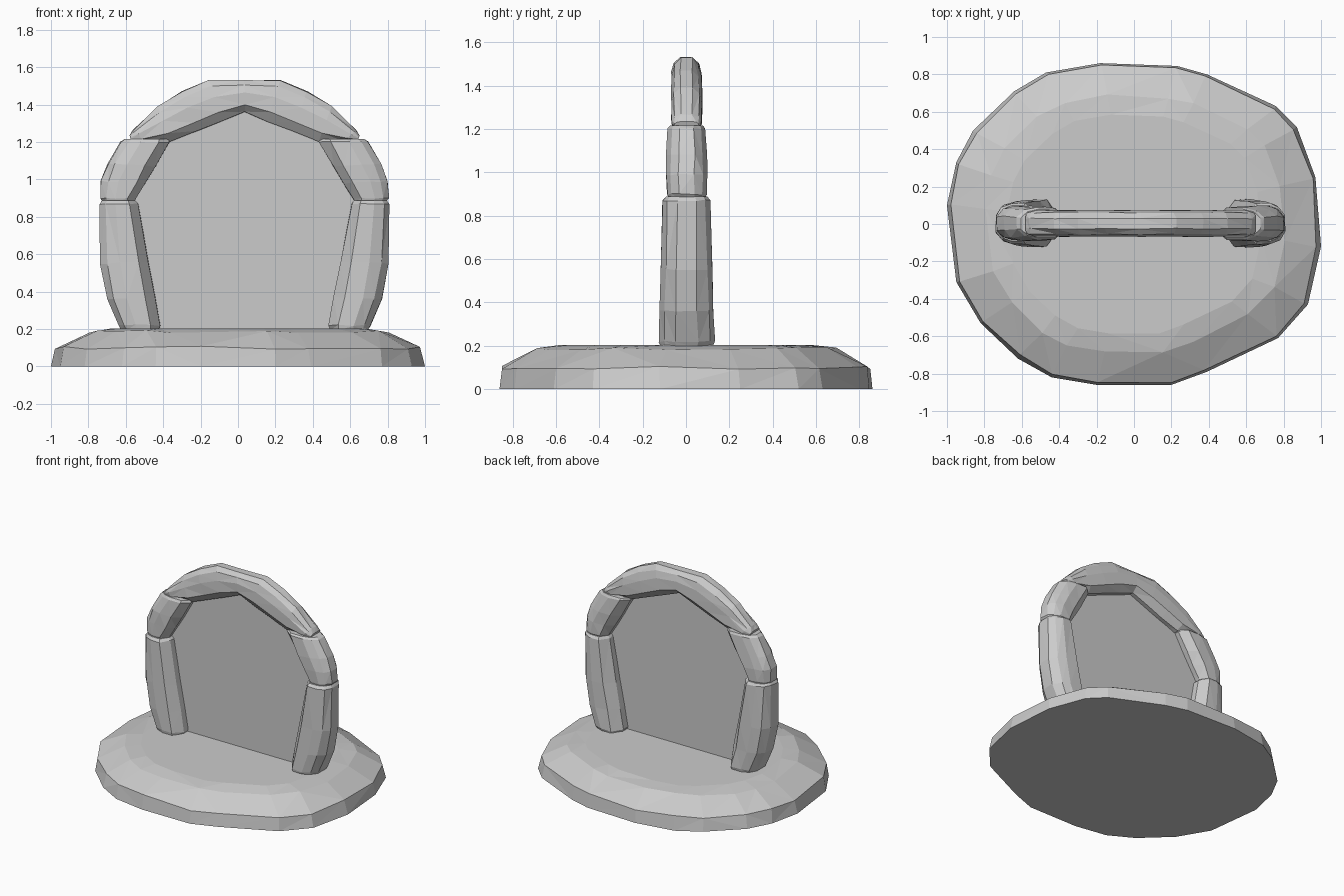
import bpy, bmesh, random
from mathutils import Vector

if "Cube" in bpy.data.objects:
    bpy.data.objects.remove(bpy.data.objects["Cube"])

random.seed(4)
CX = 0.035  # symmetry axis of the arch

# Chipped stone cross-section: (0 = inner edge .. 1 = outer edge, depth factor)
SECTION = [(0, -0.4), (0.22, -1), (0.6, -1), (0.85, -0.82), (1, -0.4),
           (1, 0.4), (0.85, 0.82), (0.6, 1), (0.22, 1), (0, 0.4)]


def make_object(name, rings, jitter=0.0):
    """Bridge closed rings of points, cap both ends and facet the surface."""
    bm = bmesh.new()
    loops = []
    for k, ring in enumerate(rings):
        inner = 0 < k < len(rings) - 1
        loop = []
        for p in ring:
            j = jitter if inner else 0
            loop.append(bm.verts.new(p + Vector(random.uniform(-j, j) for _ in range(3))))
        loops.append(loop)
    n = len(loops[0])
    sides = []
    for a, b in zip(loops, loops[1:]):
        for i in range(n):
            sides.append(bm.faces.new((a[i], a[(i + 1) % n], b[(i + 1) % n], b[i])))
    bm.faces.new(loops[0][::-1])
    bm.faces.new(loops[-1])
    if jitter:
        bmesh.ops.triangulate(bm, faces=sides)
    bmesh.ops.recalc_face_normals(bm, faces=bm.faces[:])
    mesh = bpy.data.meshes.new(name)
    bm.to_mesh(mesh)
    bm.free()
    obj = bpy.data.objects.new(name, mesh)
    bpy.context.collection.objects.link(obj)
    return obj


def stone(name, stations, mirror=False, jitter=0.004):
    """Stations: outer x, outer z, inner x, inner z, half depth."""
    rings = []
    for ox, oz, ix, iz, d in stations:
        if mirror:
            ox, ix = 2 * CX - ox, 2 * CX - ix
        rings.append([Vector((ix + (ox - ix) * t, 0.003 + d * y, iz + (oz - iz) * t))
                      for t, y in SECTION])
    return make_object(name, rings, jitter)


# Round rough-cut base slab
outline = [(-1, .1), (-.95, .33), (-.86, .5), (-.64, .71), (-.47, .81), (-.18, .86),
           (.23, .845), (.39, .8), (.76, .63), (.87, .52), (.97, .25), (1, -.12),
           (.93, -.43), (.77, -.61), (.39, -.79), (.2, -.86), (-.2, -.86),
           (-.44, -.82), (-.62, -.72), (-.82, -.53), (-.95, -.31)]
levels = [(1, 0), (.98, .1), (.8, .188), (.68, .203)]
make_object("base_slab", [[Vector((x * s, y * s, z)) for x, y in outline]
                          for s, z in levels], 0.008)

# Side pillars and shoulder stones, mirrored left to right
pillar = [(-.625, .195, -.425, .195, .12), (-.64, .22, -.415, .22, .128),
          (-.70, .36, -.443, .37, .122), (-.735, .55, -.478, .56, .117),
          (-.74, .87, -.535, .87, .108), (-.725, .888, -.55, .888, .095)]
shoulder = [(-.72, .878, -.555, .878, .082), (-.735, .9, -.545, .895, .09),
            (-.732, .99, -.495, .98, .092), (-.695, 1.08, -.44, 1.07, .092),
            (-.625, 1.2, -.365, 1.2, .086), (-.605, 1.215, -.37, 1.215, .076)]
for side, flip in (("left", False), ("right", True)):
    stone(side + "_pillar", pillar, flip)
    stone(side + "_shoulder_stone", shoulder, flip)

# Arched capstone
half = [(-.58, 1.235, -.57, 1.208, .055), (-.56, 1.265, -.5, 1.205, .068),
        (-.43, 1.39, -.36, 1.205, .07), (-.3, 1.47, -.22, 1.258, .07),
        (-.155, 1.53, -.09, 1.309, .07)]
other = [(2 * CX - a, b, 2 * CX - c, d, e) for a, b, c, d, e in reversed(half)]
stone("arch_capstone", half + [(CX, 1.53, CX, 1.36, .07)] + other, jitter=0.003)

# Thin portal panel filling the opening
edge = [(-.5, .19), (-.62, .88), (-.46, 1.23), (CX, 1.41)]
profile = edge + [(2 * CX - x, z) for x, z in reversed(edge[:-1])]
panel = bpy.data.meshes.new("portal_panel")
panel.from_pydata([(x, 0, z) for x, z in profile], [], [tuple(range(len(profile)))])
bpy.context.collection.objects.link(bpy.data.objects.new("portal_panel", panel))
